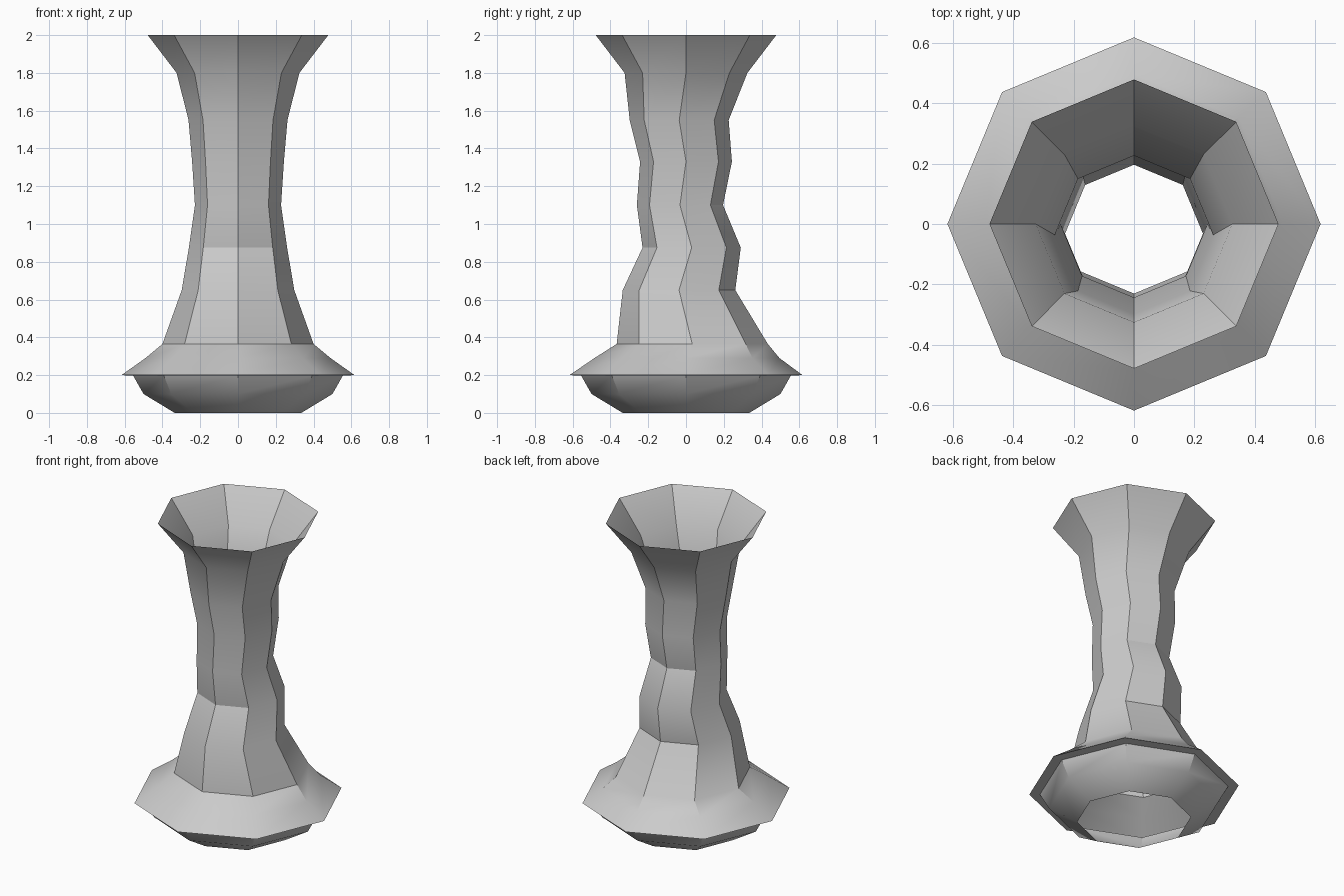
import bpy, bmesh
from math import cos, sin, pi, radians

if "Cube" in bpy.data.objects:
    bpy.data.objects.remove(bpy.data.objects["Cube"])

SIDES = 8
# ring profile: (radius, y offset, z)
RINGS = [
    (0.335, 0, 0), (0.50, 0, 0.10), (0.555, 0, 0.197),        # foot
    (0.617, 0, 0.20), (0.49, 0.005, 0.29),                    # flared skirt
    (0.40, 0.033, 0.365), (0.298, -0.037, 0.65),              # wavy neck
    (0.26, 0.03, 0.875), (0.228, -0.032, 1.10),
    (0.243, 0, 1.33), (0.262, -0.036, 1.55),
    (0.325, 0, 1.80), (0.478, 0, 2.0),                        # open mouth
]


def loft(name, rings):
    """Join octagonal rings into one open, single-skin surface."""
    bm = bmesh.new()
    loops = [[bm.verts.new((r * cos(2 * pi * i / SIDES),
                            cy + r * sin(2 * pi * i / SIDES), z))
              for i in range(SIDES)] for r, cy, z in rings]
    for a, b in zip(loops, loops[1:]):
        for i in range(SIDES):
            j = (i + 1) % SIDES
            bm.faces.new((a[i], a[j], b[j], b[i]))
    mesh = bpy.data.meshes.new(name)
    bm.to_mesh(mesh)
    bm.free()
    obj = bpy.data.objects.new(name, mesh)
    bpy.context.collection.objects.link(obj)
    return obj


# vase body, open at top and bottom
vase = loft("vase", RINGS)
bpy.context.view_layer.objects.active = vase
vase.select_set(True)
bpy.ops.object.shade_smooth_by_angle(angle=radians(30))
